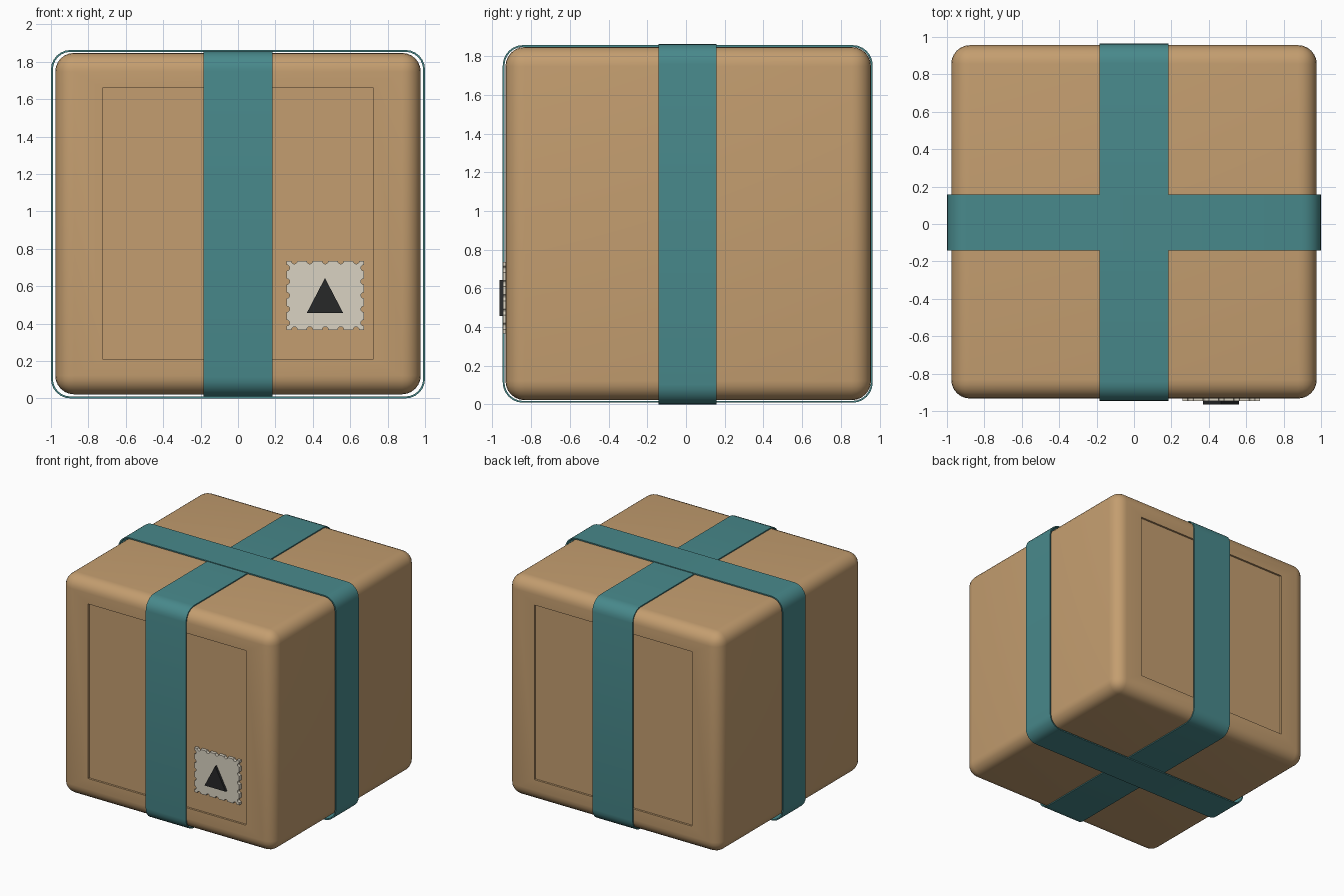
import bpy, bmesh
from math import sin, cos, pi
from mathutils import Vector

if "Cube" in bpy.data.objects:
    bpy.data.objects.remove(bpy.data.objects["Cube"])


def material(name, rgb):
    m = bpy.data.materials.new(name)
    m.diffuse_color = (*rgb, 1)
    m.use_nodes = True
    m.node_tree.nodes["Principled BSDF"].inputs["Base Color"].default_value = m.diffuse_color
    return m


CARD = material("cardboard", (0.55, 0.34, 0.16))
TEAL = material("teal_ribbon", (0.065, 0.25, 0.26))
PAPER = material("paper", (0.70, 0.65, 0.54))
INK = material("ink", (0.02, 0.021, 0.022))


def finish(name, bm, mat, smooth=True):
    bmesh.ops.recalc_face_normals(bm, faces=bm.faces)
    me = bpy.data.meshes.new(name)
    bm.to_mesh(me)
    bm.free()
    ob = bpy.data.objects.new(name, me)
    bpy.context.collection.objects.link(ob)
    me.materials.append(mat)
    if smooth:
        bpy.ops.object.select_all(action='DESELECT')
        ob.select_set(True)
        bpy.context.view_layer.objects.active = ob
        bpy.ops.object.shade_smooth_by_angle(angle=pi / 6)
    return ob


# Carton: rounded box with a shallow recessed panel front and back
def carton(lo, hi, radius, panel, depth):
    bm = bmesh.new()
    bmesh.ops.create_cube(bm, size=1)
    for v in bm.verts:
        v.co = [lo[i] if v.co[i] < 0 else hi[i] for i in range(3)]
    bmesh.ops.bevel(bm, geom=bm.edges[:], offset=radius, segments=6,
                    profile=0.5, affect='EDGES')
    for s in (-1, 1):
        face = max(bm.faces, key=lambda f: f.calc_center_median().y * s)
        bmesh.ops.inset_individual(bm, faces=[face], thickness=0.05)
        mid = face.calc_center_median()
        for v in face.verts:
            v.co.x = panel[0] if v.co.x < mid.x else panel[1]
            v.co.z = panel[2] if v.co.z < mid.z else panel[3]
        bm.normal_update()
        bmesh.ops.inset_individual(bm, faces=[face], thickness=0.001, depth=-depth)
    return finish("carton", bm, CARD)


carton((-0.977, -0.933, 0.022), (0.977, 0.956, 1.847), 0.1,
       (-0.725, 0.725, 0.21, 1.66), 0.015)


# Ribbons: thin rounded-rectangle loops wrapped around the carton
def rounded_rect(a0, a1, b0, b1, r, n=6):
    pts = []
    corners = ((a1 - r, b1 - r), (a0 + r, b1 - r), (a0 + r, b0 + r), (a1 - r, b0 + r))
    for k, (ca, cb) in enumerate(corners):
        for i in range(n + 1):
            t = (k + i / n) * pi / 2
            pts.append((ca + r * cos(t), cb + r * sin(t)))
    return pts


def ribbon(name, rect, w0, w1, thick, place):
    a0, a1, b0, b1 = rect
    outer = rounded_rect(a0, a1, b0, b1, 0.105)
    inner = rounded_rect(a0 + thick, a1 - thick, b0 + thick, b1 - thick, 0.105 - thick)
    bm = bmesh.new()
    loops = [[bm.verts.new(place(a, b, w)) for a, b in pts]
             for pts, w in ((outer, w0), (outer, w1), (inner, w1), (inner, w0))]
    n = len(outer)
    for k in range(4):
        p, q = loops[k], loops[(k + 1) % 4]
        for i in range(n):
            j = (i + 1) % n
            bm.faces.new((p[i], p[j], q[j], q[i]))
    return finish(name, bm, TEAL)


ribbon("side_ribbon", (-1, 1, 0, 1.863), -0.143, 0.157, 0.01,
       lambda a, b, w: (a, w, b))
ribbon("front_ribbon", (-0.947, 0.965, 0.009, 1.857), -0.185, 0.185, 0.009,
       lambda a, b, w: (w, a, b))


# Flat plate extruded along y from an x-z outline
def plate(name, pts, y0, y1, mat):
    bm = bmesh.new()
    face = bm.faces.new([bm.verts.new((x, y0, z)) for x, z in pts])
    ext = bmesh.ops.extrude_face_region(bm, geom=[face])["geom"]
    bmesh.ops.translate(bm, vec=(0, y1 - y0, 0),
                        verts=[g for g in ext if isinstance(g, bmesh.types.BMVert)])
    return finish(name, bm, mat, smooth=False)


# Stamp: perforated outline with half-round notches on each side
def stamp_outline(x0, x1, z0, z1, nx, nz, r):
    pts = []
    c = [Vector(p) for p in ((x0, z0), (x1, z0), (x1, z1), (x0, z1))]
    for k, count in enumerate((nx, nz, nx, nz)):
        a, b = c[k], c[(k + 1) % 4]
        d = (b - a).normalized()
        inward = Vector((-d.y, d.x))
        pts.append(a)
        for i in range(count):
            m = a.lerp(b, (i + 0.5) / count)
            pts += [m - d * r * cos(t * pi / 6) + inward * r * sin(t * pi / 6)
                    for t in range(7)]
    return pts


plate("stamp", stamp_outline(0.26, 0.673, 0.367, 0.735, 5, 5, 0.016),
      -0.945, -0.915, PAPER)
plate("stamp_triangle", [(0.368, 0.457), (0.562, 0.457), (0.465, 0.643)],
      -0.965, -0.94, INK)
